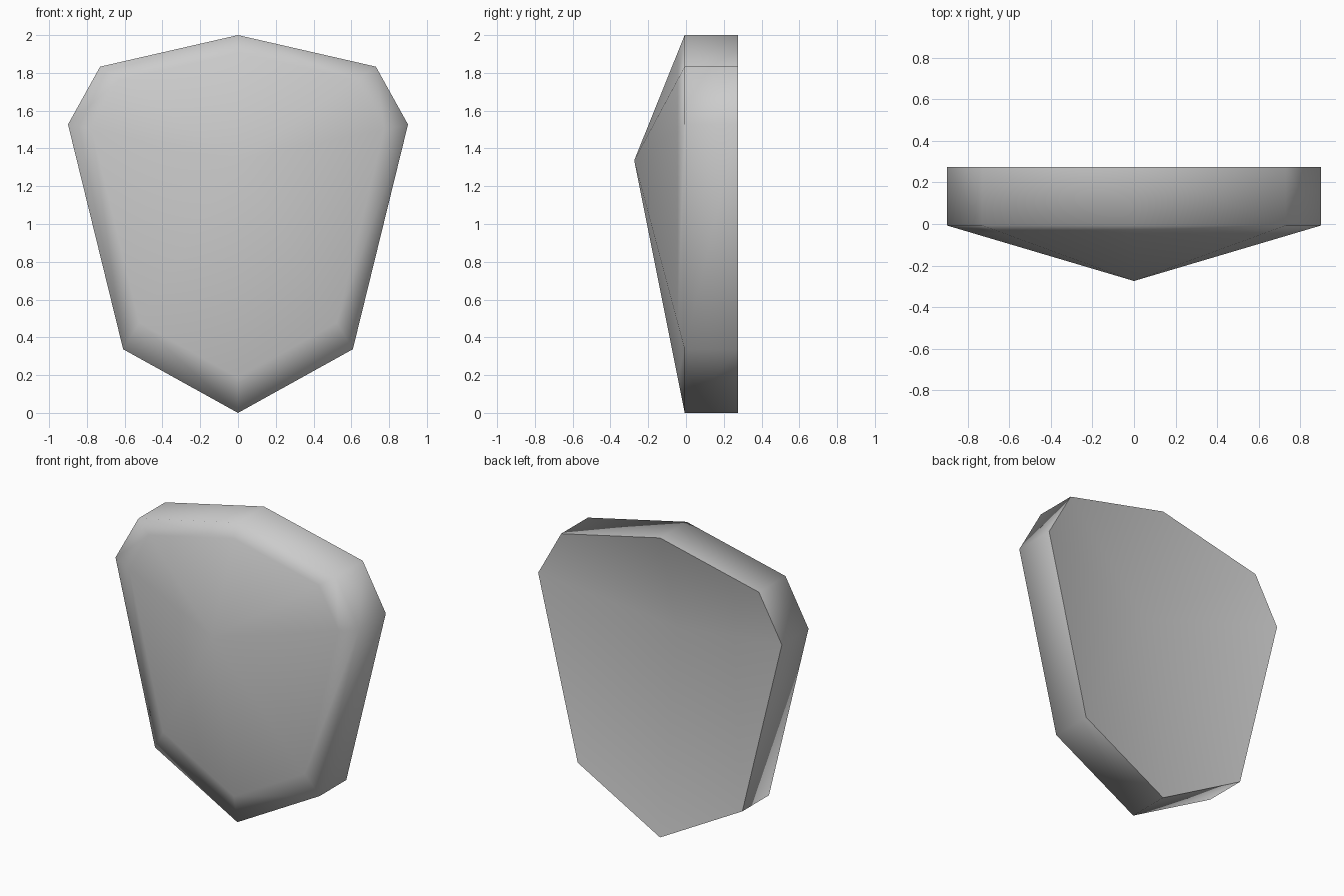
import bpy
import bmesh
from mathutils import Vector

cube = bpy.data.objects.get("Cube")
if cube:
    bpy.data.objects.remove(cube, do_unlink=True)

# Half outline (x, z) from top point to bottom point, then mirrored
half = [(0, 2), (0.73, 1.833), (0.9, 1.527), (0.608, 0.337), (0, 0)]
outline = half + [(-x, z) for x, z in reversed(half[1:-1])]
RIM_Y = -0.007
BACK_Y = 0.274
APEX = Vector((0, -BACK_Y, 1.337))
INSET = 0.86  # bevel band width on the front, measured from the apex
HOLLOW_DEPTH = 0.178

# Plain grey material
grey = bpy.data.materials.new("plain grey")
grey.use_nodes = True
color = (0.6, 0.6, 0.6, 1)
grey.diffuse_color = color
bsdf = next(n for n in grey.node_tree.nodes if n.type == "BSDF_PRINCIPLED")
bsdf.inputs["Base Color"].default_value = color
bsdf.inputs["Roughness"].default_value = 0.8

# Shield body: hollow back, side walls, front band and pointed front
bm = bmesh.new()
back = [bm.verts.new((x, BACK_Y, z)) for x, z in outline]
rim = [bm.verts.new((x, RIM_Y, z)) for x, z in outline]
ring = [bm.verts.new(APEX.lerp(v.co, INSET)) for v in rim]
apex = bm.verts.new(APEX)
hollow = bm.verts.new((0, BACK_Y - HOLLOW_DEPTH, APEX.z))
for i in range(len(outline)):
    j = (i + 1) % len(outline)
    bm.faces.new((back[j], back[i], hollow))
    bm.faces.new((back[i], back[j], rim[j], rim[i]))
    bm.faces.new((rim[i], rim[j], ring[j], ring[i]))
    bm.faces.new((ring[i], ring[j], apex))
bmesh.ops.recalc_face_normals(bm, faces=bm.faces)

# Rounded shading, with a crisp edge around the back
for face in bm.faces:
    face.smooth = True
for edge in bm.edges:
    edge.smooth = not all(v in back for v in edge.verts)

mesh = bpy.data.meshes.new("shield_body")
bm.to_mesh(mesh)
bm.free()
mesh.materials.append(grey)
body = bpy.data.objects.new("shield_body", mesh)
bpy.context.collection.objects.link(body)
